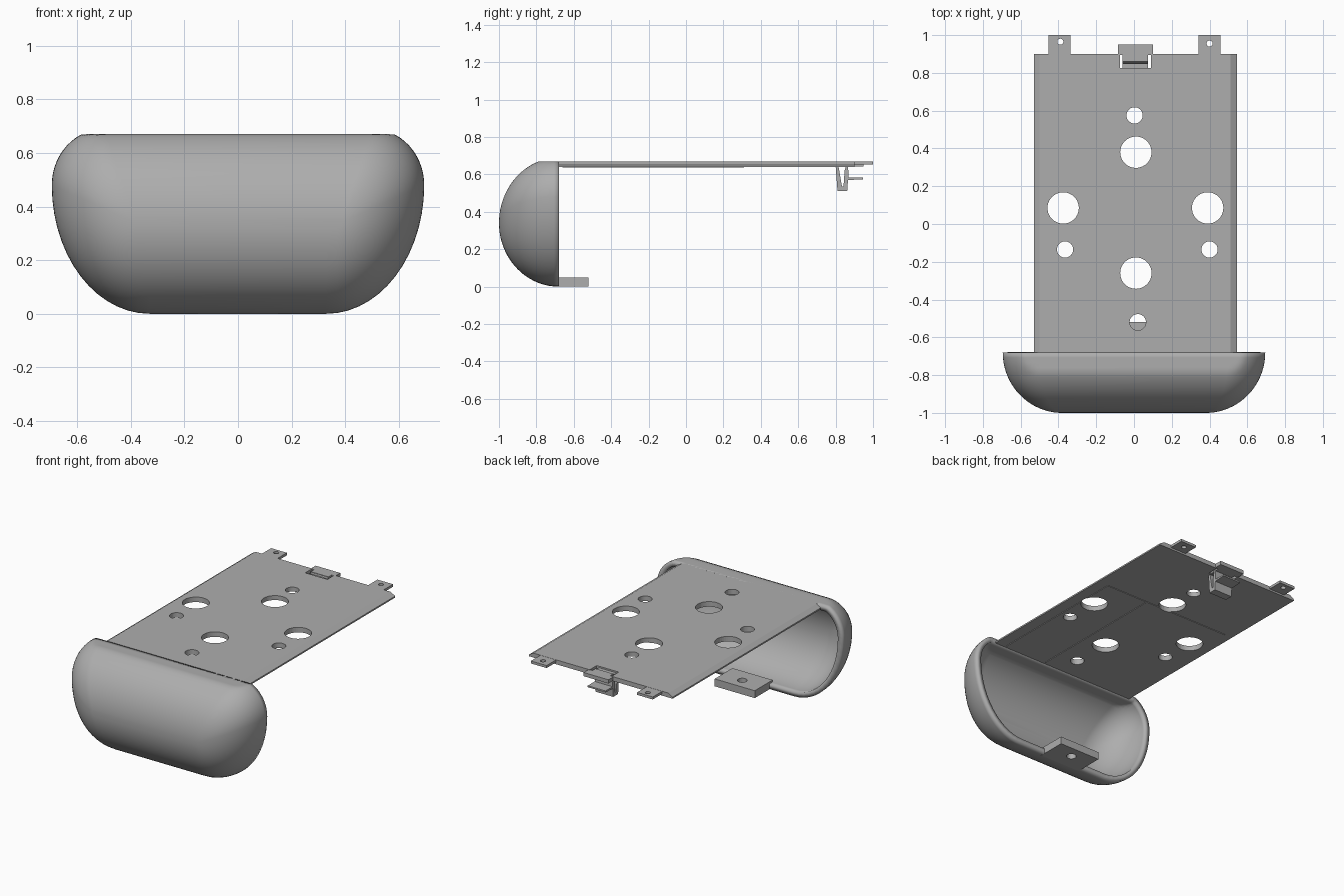
import bpy, bmesh, math
from mathutils import Matrix

cube = bpy.data.objects.get("Cube")
if cube:
    bpy.data.objects.remove(cube)

grey = bpy.data.materials.new("plain grey")
grey.use_nodes = True
colour = (0.42, 0.42, 0.42, 1)
grey.diffuse_color = colour
grey.node_tree.nodes["Principled BSDF"].inputs["Base Color"].default_value = colour


def finish(name, bm, smooth=False):
    bmesh.ops.recalc_face_normals(bm, faces=bm.faces)
    mesh = bpy.data.meshes.new(name)
    bm.to_mesh(mesh)
    bm.free()
    mesh.materials.append(grey)
    obj = bpy.data.objects.new(name, mesh)
    bpy.context.collection.objects.link(obj)
    if smooth:
        bpy.ops.object.select_all(action='DESELECT')
        bpy.context.view_layer.objects.active = obj
        obj.select_set(True)
        bpy.ops.object.shade_smooth_by_angle(angle=math.radians(35))
    return obj


def add_box(bm, x0, x1, y0, y1, z0, z1):
    place = Matrix.Translation(((x0 + x1) / 2, (y0 + y1) / 2, (z0 + z1) / 2))
    bmesh.ops.create_cube(bm, size=1, matrix=place @ Matrix.Diagonal((x1 - x0, y1 - y0, z1 - z0, 1)))


def box(name, *bounds):
    bm = bmesh.new()
    add_box(bm, *bounds)
    return finish(name, bm)


def prism(name, points, shift):
    bm = bmesh.new()
    face = bm.faces.new([bm.verts.new(p) for p in points])
    ext = bmesh.ops.extrude_face_region(bm, geom=[face])
    moved = [g for g in ext["geom"] if isinstance(g, bmesh.types.BMVert)]
    bmesh.ops.translate(bm, verts=moved, vec=shift)
    return finish(name, bm)


def cutter(name, bm):
    obj = finish(name, bm)
    obj.hide_render = True
    obj.hide_viewport = True
    obj.display_type = 'WIRE'
    return obj


def cut(obj, tool):
    mod = obj.modifiers.new("cut", 'BOOLEAN')
    mod.operation = 'DIFFERENCE'
    mod.solver = 'EXACT'
    mod.object = tool


def hole_cutter(name, holes, z):
    bm = bmesh.new()
    for x, y, r in holes:
        bmesh.ops.create_cone(bm, cap_ends=True, segments=40, radius1=r, radius2=r,
                              depth=0.2, matrix=Matrix.Translation((x, y, z)))
    return cutter(name, bm)


# Hollow rounded end shell: opening outline swept forward to a short core line
def corner(cx, rx, rz, start, end, steps=14):
    for i in range(steps + 1):
        a = math.radians(start + (end - start) * i / steps)
        yield cx + rx * math.cos(a), 0.48 + rz * math.sin(a)


half = list(corner(0.33, 0.365, 0.48, -90, 0)) + list(corner(0.50, 0.195, 0.21, 0, 90))[1:]
outline = half + [(-x, z) for x, z in reversed(half)]
bm = bmesh.new()
rings = []
for i in range(19):
    a = math.radians(87 * i / 18)
    ring = []
    for x, z in outline:
        core = max(-0.38, min(0.38, x))
        ring.append(bm.verts.new((core + (x - core) * math.cos(a),
                                  -0.68 - 0.32 * math.sin(a),
                                  min(0.67, 0.34 + (z - 0.34) * math.cos(a)))))
    rings.append(ring)
n = len(outline)
for r0, r1 in zip(rings, rings[1:]):
    for j in range(n):
        k = (j + 1) % n
        bm.faces.new((r0[j], r0[k], r1[k], r1[j]))
bm.faces.new(rings[-1])
# The open mesh is oriented outward by its closed front
shell = finish("end_shell", bm, smooth=True)
if shell.data.polygons[-1].normal.y > 0:
    shell.data.flip_normals()
solid = shell.modifiers.new("wall", 'SOLIDIFY')
solid.thickness = 0.035
solid.offset = -1

# Long flat plate with sloped side edges
plate = prism("top_plate", [(-0.53, -0.72, 0.64), (0.545, -0.72, 0.64), (0.545, -0.72, 0.65),
                            (0.51, -0.72, 0.67), (-0.50, -0.72, 0.67), (-0.53, -0.72, 0.65)],
              (0, 1.62, 0))
pads = [box("underside_pad_right", -0.47, 0.157, -0.66, 0.31, 0.636, 0.641),
        box("underside_pad_left", 0.163, 0.47, -0.66, 0.31, 0.636, 0.641)]

# Round holes through plate and pads
big, small = 0.083, 0.043
plate_holes = hole_cutter("plate_hole_cutter", [
    (0.01, 0.38, big), (-0.375, 0.085, big), (0.39, 0.085, big), (0.01, -0.26, big),
    (0.003, 0.575, small), (-0.365, -0.135, small), (0.40, -0.135, small),
    (0.02, -0.52, small)], 0.65)
for obj in [plate] + pads:
    cut(obj, plate_holes)

# Window in the rear edge for the clip
bm = bmesh.new()
add_box(bm, -0.075, 0.09, 0.825, 0.95, 0.6, 0.7)
cut(plate, cutter("window_cutter", bm))

# Rear tabs with screw holes
tab_holes = hole_cutter("tab_hole_cutter", [(-0.39, 0.965, 0.016), (0.40, 0.955, 0.016)], 0.66)
for side, x in (("right", -0.452), ("left", 0.342)):
    tab = box("rear_tab_" + side, x, x + 0.117, 0.88, 1.0, 0.652, 0.669)
    cut(tab, tab_holes)

# Spring clip: folded V, catch ledge and thumb plate
clip_profile = [(0.80, 0.645), (0.81, 0.512), (0.862, 0.512), (0.866, 0.57), (0.945, 0.574),
                (0.945, 0.584), (0.87, 0.584), (0.866, 0.645), (0.90, 0.645), (0.90, 0.665),
                (0.86, 0.665), (0.848, 0.62), (0.842, 0.535), (0.834, 0.535), (0.815, 0.645)]
prism("spring_clip", [(-0.06, y, z) for y, z in clip_profile], (0.133, 0, 0))
box("clip_cover", -0.06, 0.073, 0.862, 0.91, 0.645, 0.668)
box("clip_front_strip", -0.06, 0.073, 0.82, 0.85, 0.642, 0.66)
box("clip_thumb_plate", -0.085, 0.10, 0.895, 0.95, 0.643, 0.668)

# Lower mounting tab on the shell rim
lower = box("lower_tab", -0.15, 0.15, -0.71, -0.52, 0.0, 0.05)
cut(lower, hole_cutter("lower_hole_cutter", [(0.0, -0.6, 0.03)], 0.02))
